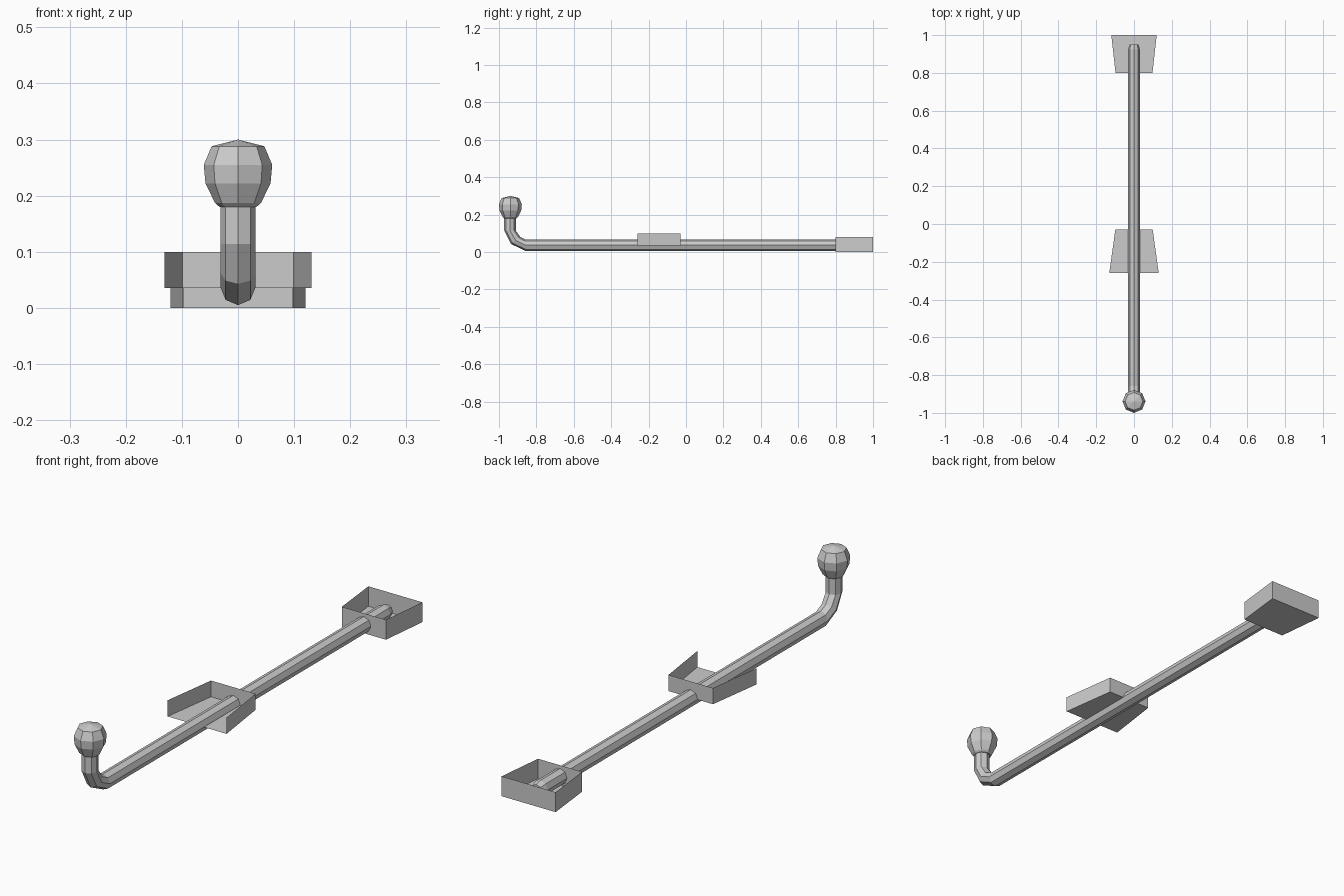
import bpy, bmesh
from math import sin, cos, pi, radians

if "Cube" in bpy.data.objects:
    bpy.data.objects.remove(bpy.data.objects["Cube"])


def finish(bm, name):
    me = bpy.data.meshes.new(name)
    bm.to_mesh(me)
    bm.free()
    ob = bpy.data.objects.new(name, me)
    bpy.context.collection.objects.link(ob)
    return ob


def loft(name, rings, tip=None, sides=8):
    """Rings are (y, z, pitch in degrees, radius), swept in the x = 0 plane."""
    bm = bmesh.new()
    loops = []
    for y, z, pitch, r in rings:
        a = radians(pitch)
        loop = []
        for i in range(sides):
            t = 2 * pi * i / sides
            n = r * sin(t)
            loop.append(bm.verts.new((r * cos(t), y + n * sin(a), z + n * cos(a))))
        loops.append(loop)
    for p, q in zip(loops, loops[1:]):
        for i in range(sides):
            j = (i + 1) % sides
            bm.faces.new((p[i], p[j], q[j], q[i]))
    bm.faces.new(loops[0])
    if tip:
        v = bm.verts.new(tip)
        for i in range(sides):
            bm.faces.new((loops[-1][i], loops[-1][(i + 1) % sides], v))
    else:
        bm.faces.new(loops[-1])
    bmesh.ops.recalc_face_normals(bm, faces=bm.faces)
    return finish(bm, name)


def tray(name, y0, w0, y1, w1, z0, z1, front_wall):
    """Thin open-topped tapered tray; half width w0 at y0 and w1 at y1."""
    bm = bmesh.new()
    outline = [(-w1, y1), (-w0, y0), (w0, y0), (w1, y1)]
    low = [bm.verts.new((x, y, z0)) for x, y in outline]
    high = [bm.verts.new((x, y, z1)) for x, y in outline]
    bm.faces.new(low[::-1])
    for i in range(4):
        if i == 1 and not front_wall:
            continue
        j = (i + 1) % 4
        bm.faces.new((low[i], low[j], high[j], high[i]))
    return finish(bm, name)


# Octagonal shaft with a chamfered rear end and an upturned front end
loft("shaft", [(0.95, 0.036, 0, 0.024), (0.925, 0.036, 0, 0.031),
               (-0.858, 0.036, 0, 0.031), (-0.911, 0.062, 52, 0.031),
               (-0.941, 0.114, 90, 0.031), (-0.941, 0.185, 90, 0.031)])

# Faceted knob on the upturned end
profile = [(0.18, 0.033), (0.187, 0.041), (0.222, 0.058), (0.255, 0.061), (0.288, 0.047)]
loft("knob", [(-0.939, z, 90, r) for z, r in profile], tip=(0, -0.939, 0.30))

# Rear tray closed on four sides, middle tray open at the front
tray("rear_tray", 0.80, 0.098, 1.0, 0.12, 0.0, 0.08, True)
tray("middle_tray", -0.26, 0.131, -0.03, 0.099, 0.035, 0.10, False)
